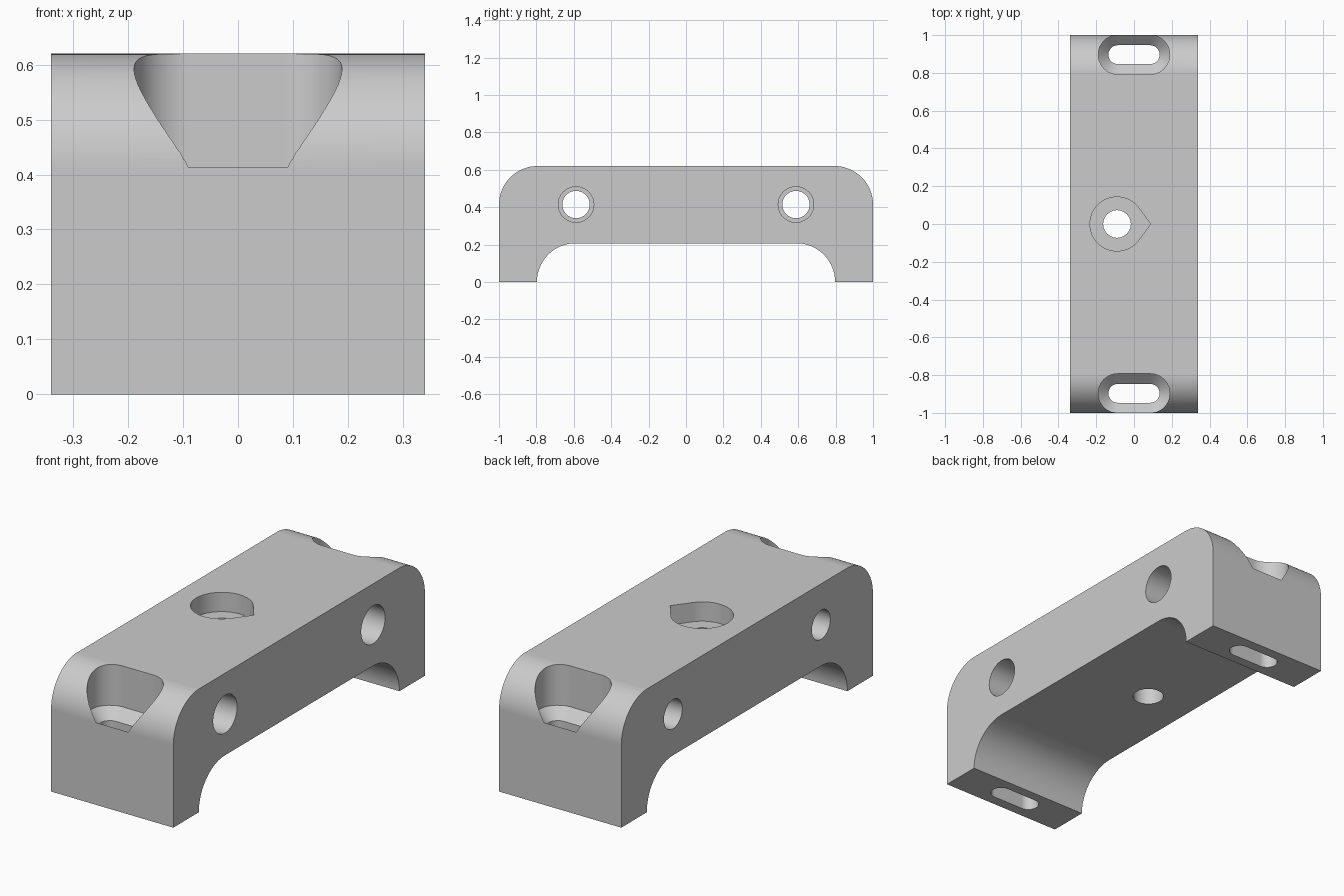
import bpy, bmesh
from math import sin, cos, pi, acos, radians
from mathutils import Vector

if "Cube" in bpy.data.objects:
    bpy.data.objects.remove(bpy.data.objects["Cube"], do_unlink=True)

HALF_W, HEIGHT, R = 0.34, 0.62, 0.207


def arc(cx, cy, r, a0, a1, n=24):
    return [(cx + r * cos(a0 + (a1 - a0) * i / n),
             cy + r * sin(a0 + (a1 - a0) * i / n)) for i in range(n + 1)]


def circle(cx, cy, r):
    return arc(cx, cy, r, 0, 2 * pi, 64)[:-1]


def slot(cy, half, r):
    return arc(half, cy, r, -pi / 2, pi / 2) + arc(-half, cy, r, pi / 2, 3 * pi / 2)


def loft(name, rings, place):
    """Closed solid through rings of equal point count; rings = [(outline, level)]."""
    bm = bmesh.new()
    loops = [[bm.verts.new(place(a, b, level)) for a, b in outline]
             for outline, level in rings]
    n = len(loops[0])
    for lo, hi in zip(loops, loops[1:]):
        for i in range(n):
            j = (i + 1) % n
            bm.faces.new((lo[i], lo[j], hi[j], hi[i]))
    bm.faces.new(loops[0][::-1])
    bm.faces.new(loops[-1])
    bmesh.ops.recalc_face_normals(bm, faces=bm.faces)
    mesh = bpy.data.meshes.new(name)
    bm.to_mesh(mesh)
    bm.free()
    obj = bpy.data.objects.new(name, mesh)
    bpy.context.collection.objects.link(obj)
    return obj


def along_x(a, b, level):
    return Vector((level, a, b))


def along_z(a, b, level):
    return Vector((a, b, level))


# Bridge body: rounded shoulders outside, rounded arch underneath
half = [(1, 0)] + arc(1 - R, HEIGHT - R, R, 0, pi / 2)
arch = arc(0.59, 0, R, pi / 2, 0)
profile = half + [(-y, z) for y, z in half[::-1]]
profile += [(-y, z) for y, z in arch[::-1]] + arch
body = loft("bridge_body", [(profile, -HALF_W), (profile, HALF_W)], along_x)

cutters = []
for side in (-1, 1):
    # Slotted foot hole with chamfered seat and open pocket above
    y = side * 0.8965
    small, large = slot(y, 0.0856, 0.05), slot(y, 0.0856, 0.1038)
    cutters.append(loft("foot_slot_cutter",
                        [(small, -0.1), (small, 0.362), (large, 0.414), (large, 0.8)], along_z))
    # Stepped cross hole, wider from the left side
    narrow, wide = circle(side * 0.588, 0.414, 0.073), circle(side * 0.588, 0.414, 0.095)
    cutters.append(loft("cross_hole_cutter",
                        [(narrow, -0.5), (narrow, 0), (wide, 0), (wide, 0.5)], along_x))

# Centre hole with a teardrop recess on top
cx, r, tip = -0.09, 0.143, 0.178
t = acos(r / tip)
teardrop = arc(cx, 0, r, t, 2 * pi - t, 60) + [(cx + tip, 0)]
cutters.append(loft("recess_cutter", [(teardrop, 0.523), (teardrop, 0.8)], along_z))
hole = circle(cx, 0, 0.073)
cutters.append(loft("centre_hole_cutter", [(hole, 0.1), (hole, 0.7)], along_z))

# Cut all openings
bpy.ops.object.select_all(action="DESELECT")
body.select_set(True)
bpy.context.view_layer.objects.active = body
for cutter in cutters:
    cutter.hide_render = True
    mod = body.modifiers.new("cut", "BOOLEAN")
    mod.operation = "DIFFERENCE"
    mod.solver = "EXACT"
    mod.object = cutter
    bpy.ops.object.modifier_apply(modifier=mod.name)
    bpy.data.objects.remove(cutter, do_unlink=True)

# Material and shading
grey = bpy.data.materials.new("plain_grey")
grey.use_nodes = True
colour = (0.6, 0.6, 0.6, 1)
grey.diffuse_color = colour
grey.node_tree.nodes["Principled BSDF"].inputs["Base Color"].default_value = colour
body.data.materials.clear()
body.data.materials.append(grey)
bpy.ops.object.shade_smooth_by_angle(angle=radians(30))
weighted = body.modifiers.new("flat_face_normals", "WEIGHTED_NORMAL")
weighted.keep_sharp = True
